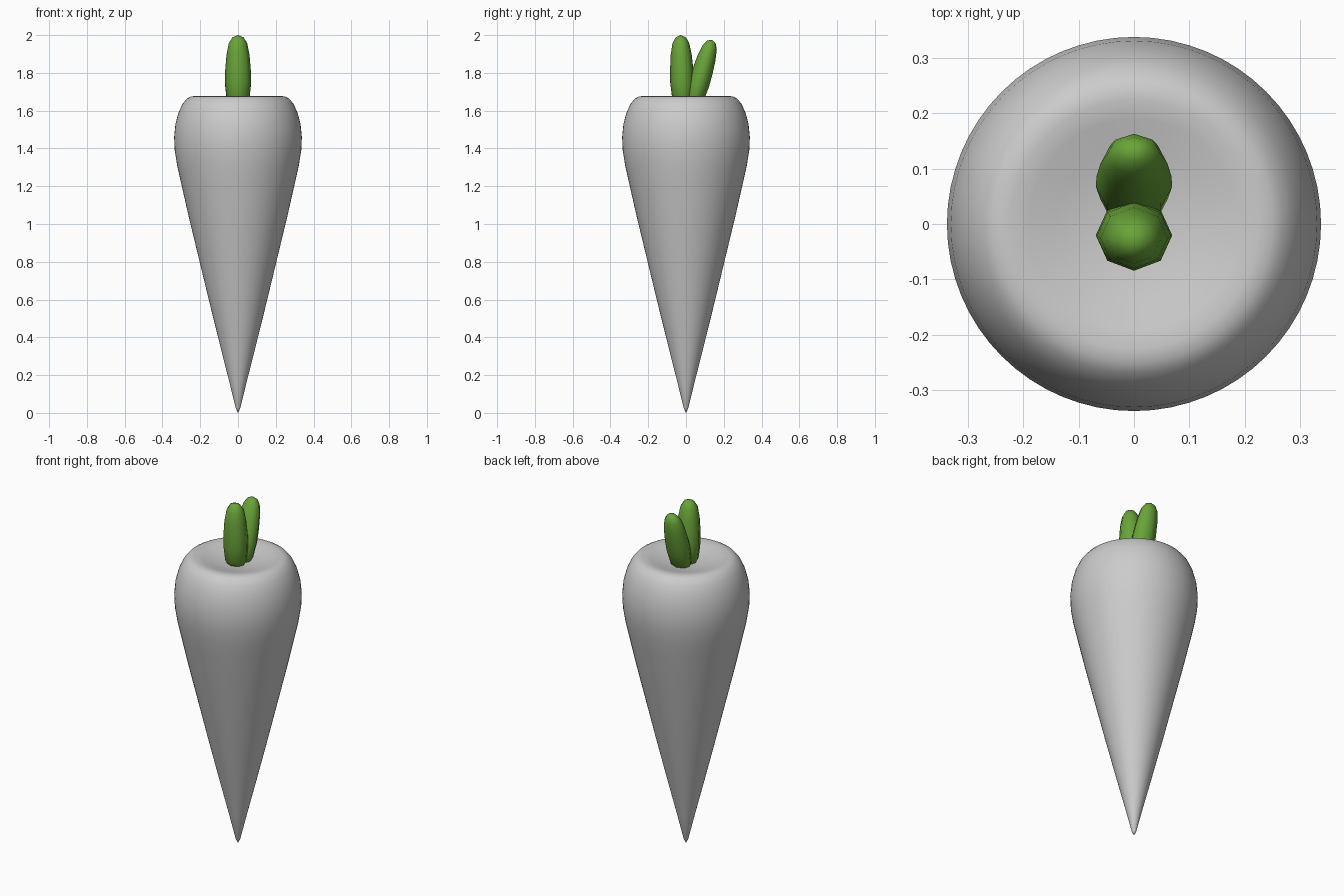
import bpy, bmesh, math
from mathutils import Matrix, Vector

if "Cube" in bpy.data.objects:
    bpy.data.objects.remove(bpy.data.objects["Cube"])


def lathe(name, profile, sides, sx=1.0, sy=1.0, matrix=Matrix(), mat=None):
    """Revolve (radius, height) points around z; zero radius makes a pole."""
    bm = bmesh.new()
    rings = []
    for r, z in profile:
        n = 1 if r == 0 else sides
        rings.append([bm.verts.new((r * sx * math.cos(2 * math.pi * i / sides),
                                    r * sy * math.sin(2 * math.pi * i / sides), z))
                      for i in range(n)])
    for a, b in zip(rings, rings[1:]):
        for i in range(sides):
            j = (i + 1) % sides
            quad = [a[i % len(a)], a[j % len(a)], b[j % len(b)], b[i % len(b)]]
            bm.faces.new(list(dict.fromkeys(quad)))
    bmesh.ops.recalc_face_normals(bm, faces=bm.faces)
    for f in bm.faces:
        f.smooth = True
    mesh = bpy.data.meshes.new(name)
    bm.to_mesh(mesh)
    bm.free()
    obj = bpy.data.objects.new(name, mesh)
    obj.matrix_world = matrix
    bpy.context.collection.objects.link(obj)
    if mat:
        mesh.materials.append(mat)
    return obj


# Tapered root with a rounded shoulder and a shallow dished crown
root = [(0, 0), (0.012, 0.025), (0.045, 0.16), (0.098, 0.37), (0.155, 0.60),
        (0.208, 0.82), (0.26, 1.035), (0.302, 1.22), (0.322, 1.31), (0.335, 1.39),
        (0.338, 1.46), (0.331, 1.53), (0.315, 1.59), (0.293, 1.637), (0.27, 1.664),
        (0.25, 1.675), (0.225, 1.678), (0.19, 1.671), (0.14, 1.657), (0.08, 1.645),
        (0, 1.64)]
lathe("root", root, 64)

green = bpy.data.materials.new("leaf_green")
green.diffuse_color = (0.14, 0.37, 0.04, 1)
green.use_nodes = True
green.node_tree.nodes["Principled BSDF"].inputs["Base Color"].default_value = green.diffuse_color

# Two stubby eight-sided leaves, each leaning from its base to its tip
leaf = [(0, 0), (0.6, 0.03), (0.88, 0.12), (1, 0.34), (0.98, 0.52),
        (0.88, 0.73), (0.70, 0.89), (0.42, 0.97), (0, 1)]


def add_leaf(name, base, tip, half_depth):
    axis = Vector(tip) - Vector(base)
    lean = Matrix.Rotation(-math.atan2(axis.y, axis.z), 4, 'X')
    profile = [(r, h * axis.length) for r, h in leaf]
    lathe(name, profile, 8, 0.069, half_depth,
          Matrix.Translation(base) @ lean, green)


add_leaf("front_leaf", (0, -0.016, 1.62), (0, -0.029, 2.0), 0.063)
add_leaf("back_leaf", (0, 0.032, 1.62), (0, 0.137, 1.975), 0.056)
